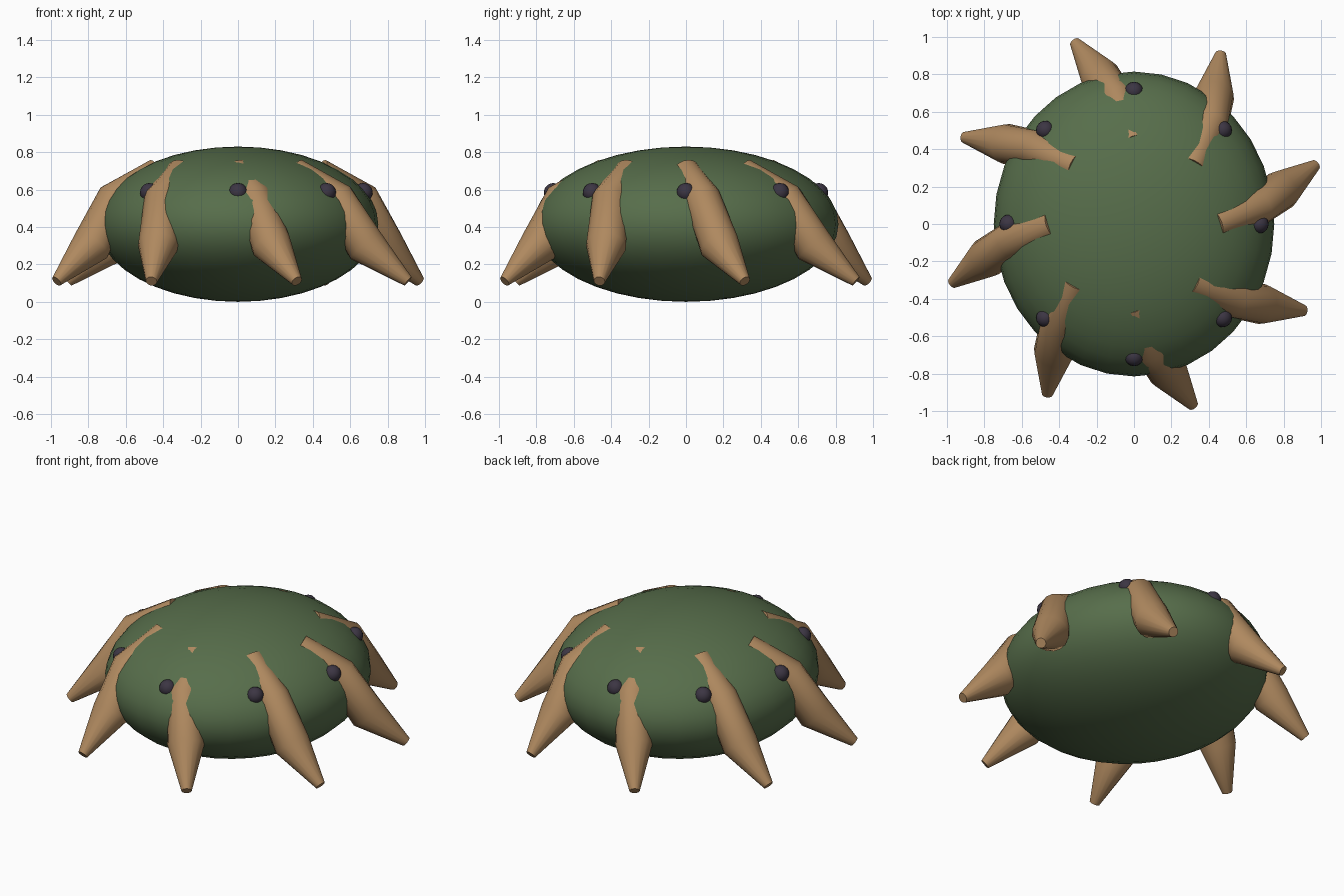
import bpy, bmesh, math
from mathutils import Vector, Matrix

cube = bpy.data.objects.get("Cube")
if cube:
    bpy.data.objects.remove(cube, do_unlink=True)


def material(name, rgb):
    m = bpy.data.materials.new(name)
    m.use_nodes = True
    m.diffuse_color = (*rgb, 1)
    m.node_tree.nodes["Principled BSDF"].inputs["Base Color"].default_value = (*rgb, 1)
    return m


GREEN = material("moss_green", (0.095, 0.155, 0.07))
TAN = material("tan", (0.43, 0.25, 0.115))
DARK = material("dark_purple", (0.045, 0.036, 0.056))


def finish(bm, name, mat):
    bmesh.ops.recalc_face_normals(bm, faces=bm.faces)
    me = bpy.data.meshes.new(name)
    bm.to_mesh(me)
    bm.free()
    me.materials.append(mat)
    ob = bpy.data.objects.new(name, me)
    bpy.context.collection.objects.link(ob)
    bpy.ops.object.select_all(action='DESELECT')
    ob.select_set(True)
    bpy.context.view_layer.objects.active = ob
    bpy.ops.object.shade_smooth_by_angle(angle=math.radians(40))
    return ob


def ellipsoid(name, centre, size, mat, u, v):
    bm = bmesh.new()
    bmesh.ops.create_uvsphere(bm, u_segments=u, v_segments=v, radius=1)
    bm.transform(Matrix.Translation(centre) @ Matrix.Diagonal((*size, 1)))
    return finish(bm, name, mat)


def tube(name, path, turn, mat, sides=16):
    # Tapered tube whose rings follow the bends of the path
    bm = bmesh.new()
    pts = [Vector(p[:3]) for p in path]
    rings = []
    for i, p in enumerate(pts):
        before = (p - pts[i - 1]).normalized() if i else Vector()
        after = (pts[i + 1] - p).normalized() if i < len(pts) - 1 else Vector()
        axis = (before + after).normalized()
        side = axis.cross(Vector((0, 0, 1))).normalized()
        up = side.cross(axis)
        ring = []
        for k in range(sides):
            a = math.tau * k / sides
            ring.append(bm.verts.new(p + path[i][3] * (side * math.cos(a) + up * math.sin(a))))
        rings.append(ring)
    for a, b in zip(rings, rings[1:]):
        for k in range(sides):
            n = (k + 1) % sides
            bm.faces.new((a[k], a[n], b[n], b[k]))
    bm.faces.new(rings[0])
    bm.faces.new(rings[-1])
    bm.transform(Matrix.Rotation(turn, 4, 'Z'))
    return finish(bm, name, mat)


# Squashed round body
ellipsoid("body", (0, 0, 0.415), (0.75, 0.815, 0.415), GREEN, 32, 20)

# Eight bent legs and eight eyes spaced evenly round the body
leg_path = [(0, -0.43, 0.69, 0.08), (0.09, -0.66, 0.545, 0.1),
            (0.18, -0.785, 0.3, 0.108), (0.315, -0.97, 0.11, 0.03)]
for i in range(8):
    turn = i * math.tau / 8
    tube(f"leg_{i + 1}", leg_path, turn, TAN)
    centre = (0.67 * math.sin(turn), -0.71 * math.cos(turn), 0.585)
    ellipsoid(f"eye_{i + 1}", centre, (0.05, 0.05, 0.05), DARK, 16, 10)
